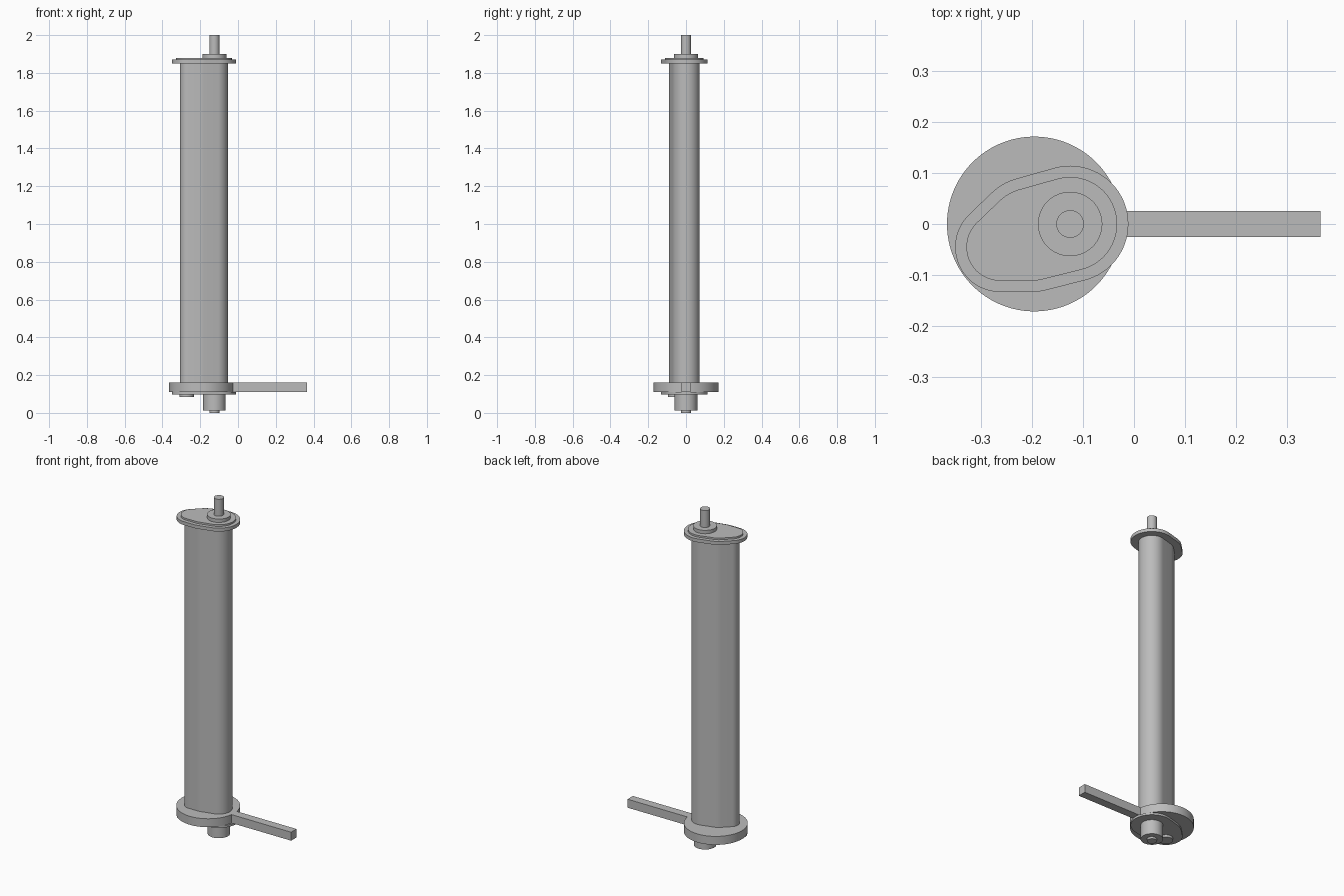
import bpy, bmesh, math
from mathutils import Vector
from mathutils.geometry import convex_hull_2d

cube = bpy.data.objects.get("Cube")
if cube:
    bpy.data.objects.remove(cube, do_unlink=True)

GREY = (0.5, 0.5, 0.5, 1)
metal = bpy.data.materials.new("plain grey")
metal.use_nodes = True
metal.diffuse_color = GREY
metal.node_tree.nodes["Principled BSDF"].inputs["Base Color"].default_value = GREY

AXLE_X = -0.125
# circles (x, y, radius) whose hull is the cam outline
CAM = [(AXLE_X, 0, 0.092), (-0.2, -0.02, 0.091), (-0.262, -0.045, 0.066)]


def circle(x, y, r, n=64):
    return [Vector((x + r * math.cos(2 * math.pi * i / n),
                    y + r * math.sin(2 * math.pi * i / n))) for i in range(n)]


def cam_outline(grow):
    pts = [p for x, y, r in CAM for p in circle(x, y, r + grow)]
    return [pts[i] for i in convex_hull_2d(pts)]


def extrude(name, outline, z0, z1):
    """Solid prism from a flat outline between two heights."""
    bm = bmesh.new()
    base = bm.faces.new([bm.verts.new((p.x, p.y, z0)) for p in outline])
    top = bmesh.ops.extrude_face_region(bm, geom=[base], use_keep_orig=True)["geom"]
    for v in top:
        if isinstance(v, bmesh.types.BMVert):
            v.co.z = z1
    bmesh.ops.recalc_face_normals(bm, faces=bm.faces)
    mesh = bpy.data.meshes.new(name)
    bm.to_mesh(mesh)
    bm.free()
    mesh.materials.append(metal)
    obj = bpy.data.objects.new(name, mesh)
    bpy.context.collection.objects.link(obj)
    bpy.ops.object.select_all(action="DESELECT")
    obj.select_set(True)
    bpy.context.view_layer.objects.active = obj
    bpy.ops.object.shade_smooth_by_angle(angle=math.radians(30))
    return obj


# Long body and top flange
extrude("body", cam_outline(-0.02), 0.16, 1.85)
extrude("top_flange", cam_outline(0.022), 1.85, 1.87)
extrude("top_cap", cam_outline(0), 1.87, 1.88)

# Top boss and shaft
extrude("top_boss", circle(AXLE_X, 0, 0.063), 1.88, 1.9)
extrude("top_shaft", circle(AXLE_X, 0, 0.027), 1.9, 2.0)

# Bottom disc with its lever arm
extrude("bottom_disc", circle(-0.195, 0, 0.171, 96), 0.11, 0.16)
arm = [Vector(c) for c in ((-0.026, -0.025), (0.365, -0.025), (0.365, 0.025), (-0.026, 0.025))]
extrude("lever_arm", arm, 0.11, 0.16)

# Underside plate, pin, boss and shaft tip
extrude("bottom_plate", cam_outline(0.022), 0.098, 0.11)
extrude("bottom_pin", circle(-0.272, -0.058, 0.038), 0.084, 0.098)
extrude("bottom_boss", circle(AXLE_X, 0, 0.06), 0.012, 0.098)
extrude("bottom_tip", circle(AXLE_X, 0, 0.027), 0, 0.012)
